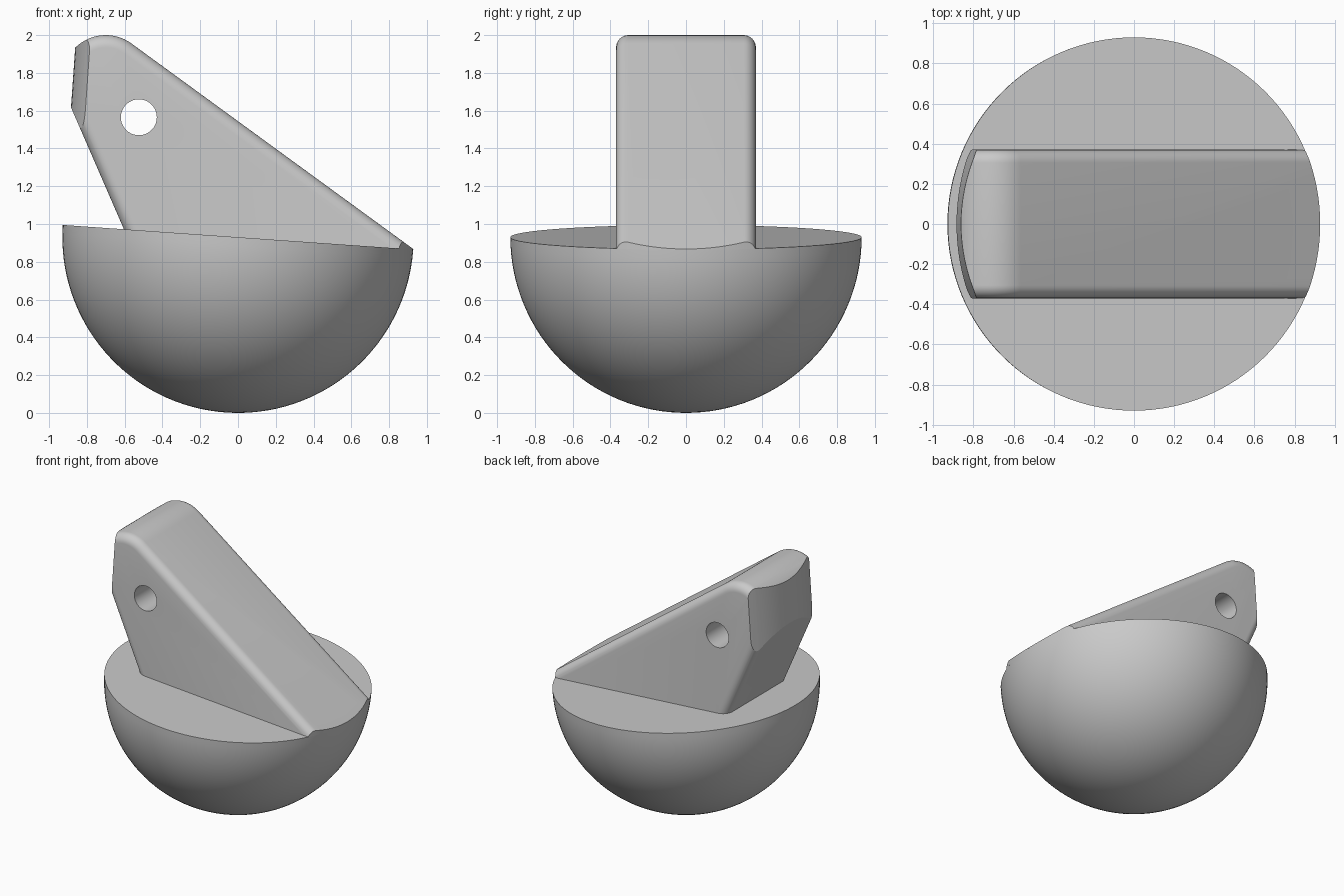
import bpy, bmesh, math
from mathutils import Vector

if "Cube" in bpy.data.objects:
    bpy.data.objects.remove(bpy.data.objects["Cube"])

RADIUS = 0.93
TILT = math.radians(4)
HALF_WIDTH = 0.37
CENTRE = Vector((0, 0, RADIUS))
COLOUR = (0.59, 0.59, 0.59, 1)

grey = bpy.data.materials.new("plain grey")
grey.use_nodes = True
grey.diffuse_color = COLOUR
grey.node_tree.nodes["Principled BSDF"].inputs["Base Color"].default_value = COLOUR


def make_object(name, bm):
    bmesh.ops.recalc_face_normals(bm, faces=bm.faces)
    mesh = bpy.data.meshes.new(name)
    bm.to_mesh(mesh)
    bm.free()
    obj = bpy.data.objects.new(name, mesh)
    bpy.context.collection.objects.link(obj)
    mesh.materials.append(grey)
    return obj


def cylinder(name, radius, depth):
    bm = bmesh.new()
    bmesh.ops.create_cone(bm, cap_ends=True, segments=128, radius1=radius,
                          radius2=radius, depth=depth)
    return make_object(name, bm)


def activate(obj):
    bpy.ops.object.select_all(action='DESELECT')
    obj.select_set(True)
    bpy.context.view_layer.objects.active = obj


def cut(obj, cutter, operation):
    mod = obj.modifiers.new(operation, 'BOOLEAN')
    mod.operation, mod.solver, mod.object = operation, 'EXACT', cutter
    bpy.context.view_layer.update()
    activate(obj)
    bpy.ops.object.modifier_apply(modifier=mod.name)
    bpy.data.objects.remove(cutter)


def smooth(obj, degrees):
    activate(obj)
    bpy.ops.object.shade_smooth_by_angle(angle=math.radians(degrees))


# Tilted half-ball base with a flat top
bm = bmesh.new()
bmesh.ops.create_uvsphere(bm, u_segments=128, v_segments=64, radius=RADIUS)
bmesh.ops.delete(bm, geom=[v for v in bm.verts if v.co.z > 0.001], context='VERTS')
bmesh.ops.holes_fill(bm, edges=[e for e in bm.edges if e.is_boundary], sides=0)
base = make_object("half_ball_base", bm)
base.location = CENTRE
base.rotation_euler.y = TILT
smooth(base, 30)

# Wedge profile: rounded nose, long slope to the right, undercut to the left
nose = Vector((-0.70, 1.77))
nose_radius = 0.23
start, end = math.radians(53.9), math.radians(203.5)
steps = 28
profile = []
for i in range(steps + 1):
    a = start + (end - start) * i / steps
    profile.append(nose + nose_radius * Vector((math.cos(a), math.sin(a))))
undercut = Vector((-math.sin(end), math.cos(end)))
slope = Vector((math.sin(start), -math.cos(start)))
profile.append(profile[-1] + undercut * 1.4)
slope_end = profile[0] + slope * 2.15
profile.append(Vector((slope_end.x, profile[-1].y)))
profile.append(slope_end)

# Closed prism from the profile
bm = bmesh.new()
front, back = [[bm.verts.new((p.x, y, p.y)) for p in profile]
               for y in (-HALF_WIDTH, HALF_WIDTH)]
bm.faces.new(front)
bm.faces.new(back[::-1])
for i in range(len(profile)):
    bm.faces.new((front[i - 1], back[i - 1], back[i], front[i]))
bmesh.ops.recalc_face_normals(bm, faces=bm.faces)

# Round both side outlines
rims = [e for e in bm.edges if abs(e.verts[0].co.y - e.verts[1].co.y) < 0.001]
bmesh.ops.bevel(bm, geom=rims, offset=0.065, offset_type='OFFSET', segments=8,
                profile=0.5, affect='EDGES')
wedge = make_object("wedge_block", bm)

# Trim the wedge to the tilted round outline above the base
trim = cylinder("trim_cutter", RADIUS, 1.6)
up = Vector((math.sin(TILT), 0, math.cos(TILT)))
trim.location = CENTRE + up * 0.798
trim.rotation_euler.y = TILT
cut(wedge, trim, 'INTERSECT')

# Round cross hole
drill = cylinder("hole_cutter", 0.095, 2)
drill.location = (-0.525, 0, 1.565)
drill.rotation_euler.x = math.pi / 2
cut(wedge, drill, 'DIFFERENCE')
smooth(wedge, 25)
